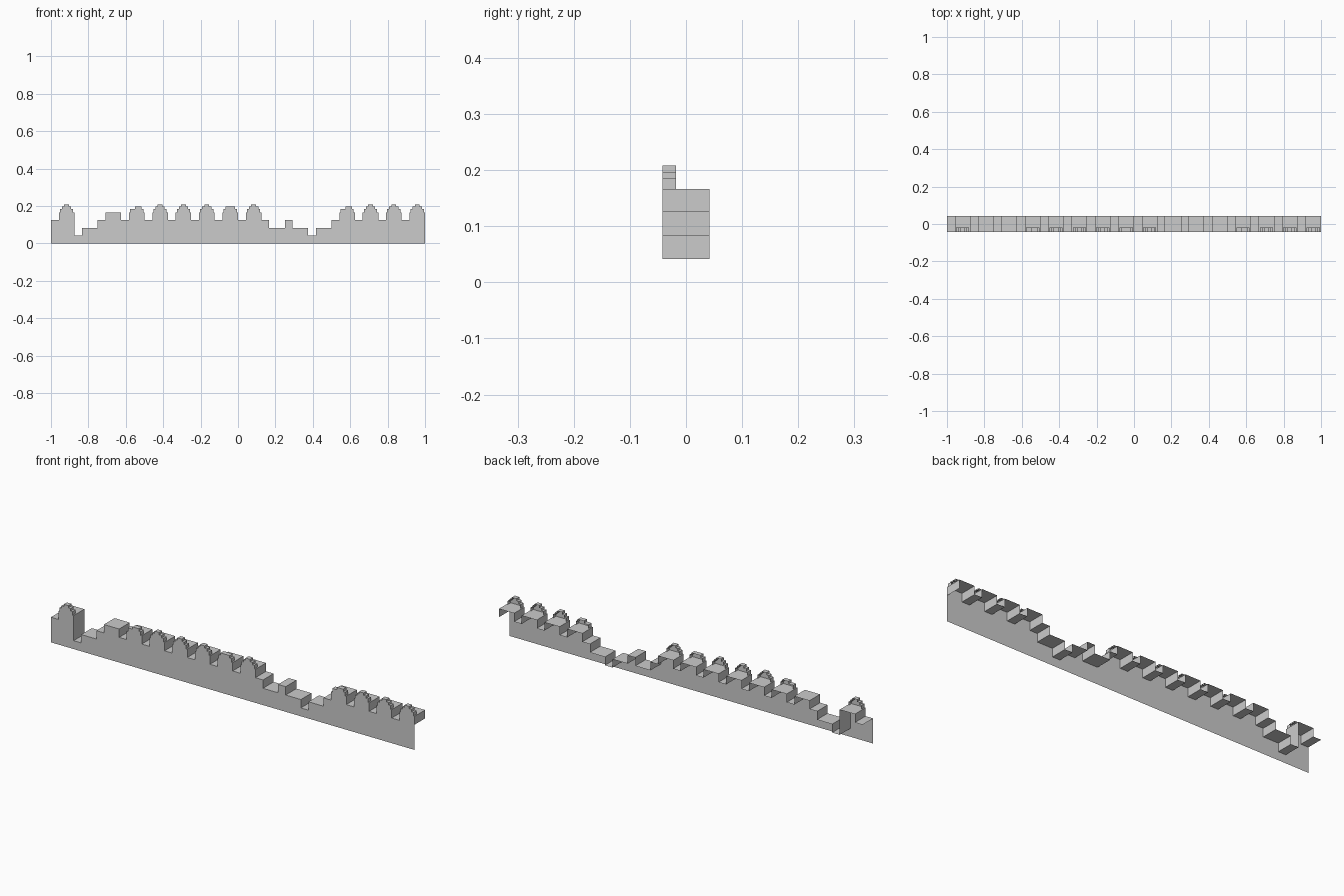
import bpy, bmesh

if "Cube" in bpy.data.objects:
    bpy.data.objects.remove(bpy.data.objects["Cube"])

U = 1 / 24                 # one masonry unit
FRONT, BACK, CAP_BACK = -U, U, -0.018


def shell(name, top, base_z, back):
    """Front sheet under a stepped outline, plus a strip running back from it."""
    bm = bmesh.new()
    f = [bm.verts.new((x, FRONT, z)) for x, z in top]
    b = [bm.verts.new((x, back, z)) for x, z in top]
    for i in range(len(top) - 1):
        bm.faces.new((f[i], f[i + 1], b[i + 1], b[i]))
    outline = list(f)
    if top[-1][1] > base_z:
        outline.append(bm.verts.new((top[-1][0], FRONT, base_z)))
    if top[0][1] > base_z:
        outline.append(bm.verts.new((top[0][0], FRONT, base_z)))
    bm.faces.new(outline[::-1])
    me = bpy.data.meshes.new(name)
    bm.to_mesh(me)
    bm.free()
    ob = bpy.data.objects.new(name, me)
    bpy.context.collection.objects.link(ob)
    return ob


# Each bay: a one-unit gap then a two-unit block.
# F = full rounded cap, P = worn cap, L = cap worn on the left
bays = ["3F", "12", "34", "3L", "3F", "3F", "3F", "3P",
        "3F", "32", "32", "12", "3L", "3F", "3F", "3F"]

# Cap tiers as (left inset, right inset, top height)
T1, T2, T3 = 0.185, 0.197, 5 * U
caps = {
    "F": [(0.15, 0.15, T1), (0.4, 0.4, T2), (0.7, 0.7, T3)],
    "P": [(0.15, 0.15, T1), (0.4, 0.4, T2)],
    "L": [(0.15, 0.15, T1), (0.8, 0.4, T2)],
}

# Wall profile
profile, cap_jobs = [], []
x = -1.0
for gap, block in bays:
    h = 4 if block in caps else int(block)
    for width, height in ((1, int(gap)), (2, h)):
        profile += [(x, height * U), (x + width * U, height * U)]
        x += width * U
    if block in caps:
        cap_jobs.append((x - 2 * U, caps[block]))
profile.append((1.0, 3 * U))   # end riser of the last block
shell("ruined_wall", profile, 0.0, BACK)

# Stepped round caps on the blocks
for n, (x0, tiers) in enumerate(cap_jobs):
    left, right, z = [], [], 4 * U
    for li, ri, top in tiers:
        left += [(x0 + li * U, z), (x0 + li * U, top)]
        right += [(x0 + (2 - ri) * U, z), (x0 + (2 - ri) * U, top)]
        z = top
    shell(f"merlon_cap_{n + 1}", left + right[::-1], 4 * U, CAP_BACK)
